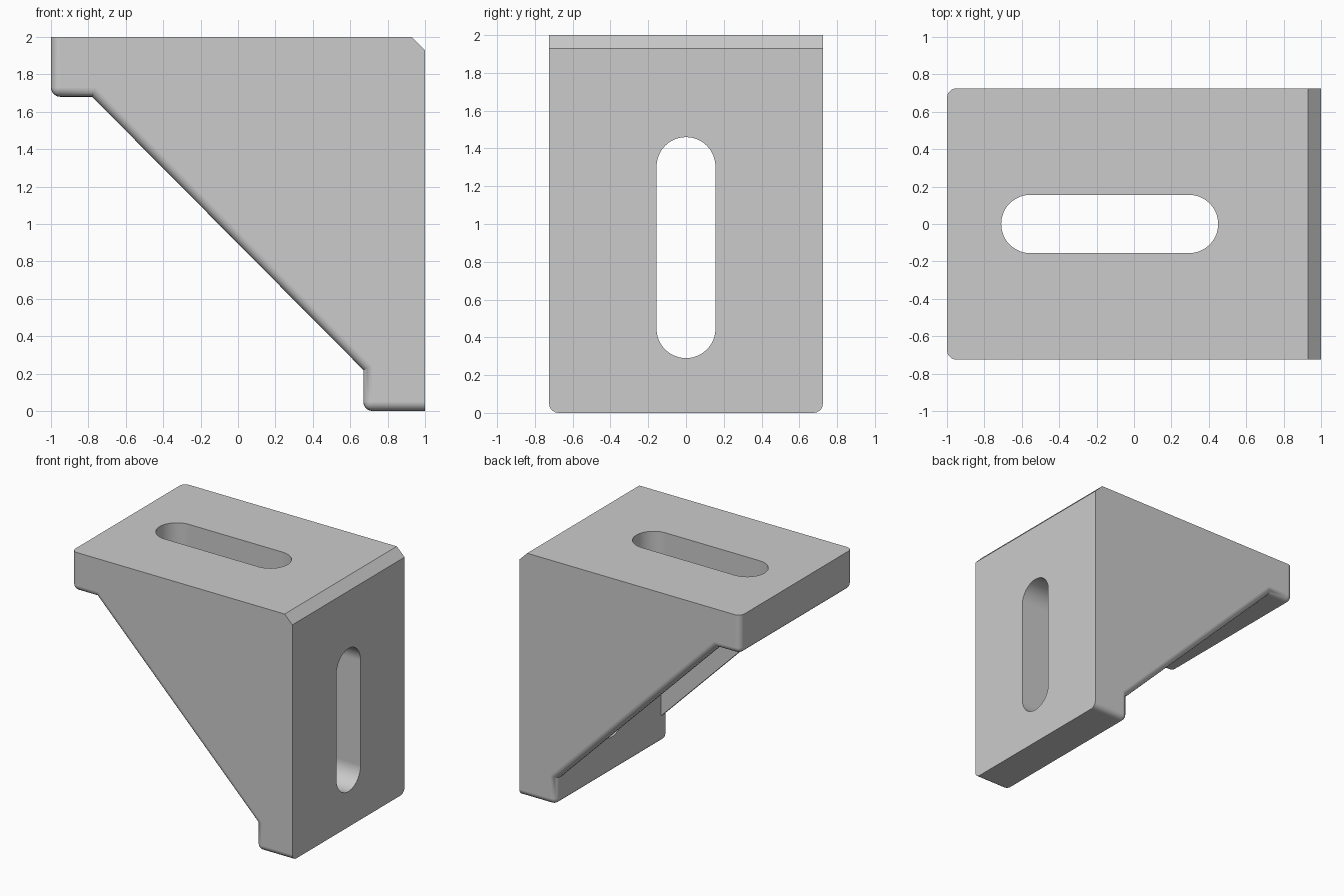
import bpy, bmesh, math
from mathutils import Vector

cube = bpy.data.objects.get("Cube")
if cube:
    bpy.data.objects.remove(cube, do_unlink=True)

HALF = 0.725      # half width of the bracket
WALL = 0.09       # thickness of the side walls
RADIUS = 0.05     # rounding of the open edges
SLOT_R = 0.156    # half width of the slots

grey = bpy.data.materials.new("light grey")
grey.use_nodes = True
colour = (0.6, 0.6, 0.6, 1)
grey.diffuse_color = colour
grey.node_tree.nodes["Principled BSDF"].inputs["Base Color"].default_value = colour


def prism(name, points, sweep, rounded=None):
    """Extrude a closed outline along sweep; rounded picks the edges to fillet."""
    bm = bmesh.new()
    n = len(points)
    near = [bm.verts.new(p) for p in points]
    far = [bm.verts.new(Vector(p) + Vector(sweep)) for p in points]
    bm.faces.new(near)
    bm.faces.new(far)
    for i in range(n):
        j = (i + 1) % n
        bm.faces.new((near[i], near[j], far[j], far[i]))
    bmesh.ops.recalc_face_normals(bm, faces=bm.faces)
    if rounded:
        sides, corners = rounded
        edges = [bm.edges.get((ring[i], ring[(i + 1) % n]))
                 for i in sides for ring in (near, far)]
        edges += [bm.edges.get((near[i], far[i])) for i in corners]
        bmesh.ops.bevel(bm, geom=edges, offset=RADIUS, segments=5,
                        profile=0.5, affect='EDGES')
        bmesh.ops.recalc_face_normals(bm, faces=bm.faces)
    mesh = bpy.data.meshes.new(name)
    bm.to_mesh(mesh)
    bm.free()
    mesh.materials.append(grey)
    obj = bpy.data.objects.new(name, mesh)
    bpy.context.collection.objects.link(obj)
    return obj


def slot_outline(start, end, steps=24):
    """Stadium outline as (along, across) pairs."""
    outline = []
    for centre, turn in ((end - SLOT_R, -0.5), (start + SLOT_R, 0.5)):
        for k in range(steps + 1):
            a = math.pi * (turn + k / steps)
            outline.append((centre + SLOT_R * math.cos(a), SLOT_R * math.sin(a)))
    return outline


# Bracket body: stepped triangular profile, fillets on its open edges
profile = [(1, 0), (1, 1.93), (0.93, 2), (-1, 2),
           (-1, 1.68), (-0.78, 1.68), (0.67, 0.22), (0.67, 0)]
bracket = prism("corner_bracket", [(x, -HALF, z) for x, z in profile],
                (0, 2 * HALF, 0), rounded=((3, 4, 5, 6, 7), (4, 7)))

# Pocket between the two side walls
inner = HALF - WALL
pocket = prism("pocket_cutter",
               [(x, -inner, z) for x, z in ((0.671, 1.681), (-0.8, 1.681), (0.671, 0.2))],
               (0, 2 * inner, 0))

# Long mounting slots through the top plate and the upright plate
top_slot = prism("top_slot_cutter",
                 [(a, b, 1.5) for a, b in slot_outline(-0.71, 0.45)], (0, 0, 1))
side_slot = prism("side_slot_cutter",
                  [(0.5, b, a) for a, b in slot_outline(0.29, 1.46)], (1, 0, 0))

bpy.ops.object.select_all(action='DESELECT')
bpy.context.view_layer.objects.active = bracket
bracket.select_set(True)
for cutter in (pocket, top_slot, side_slot):
    cutter.hide_render = True
    cut = bracket.modifiers.new(cutter.name, 'BOOLEAN')
    cut.operation = 'DIFFERENCE'
    cut.solver = 'EXACT'
    cut.object = cutter
    bpy.ops.object.modifier_apply(modifier=cut.name)
    bpy.data.objects.remove(cutter, do_unlink=True)

# Smooth fillets and slot ends, crisp flat faces
bpy.ops.object.shade_smooth_by_angle(angle=math.radians(30))
normals = bracket.modifiers.new("flat_face_normals", 'WEIGHTED_NORMAL')
normals.keep_sharp = True
